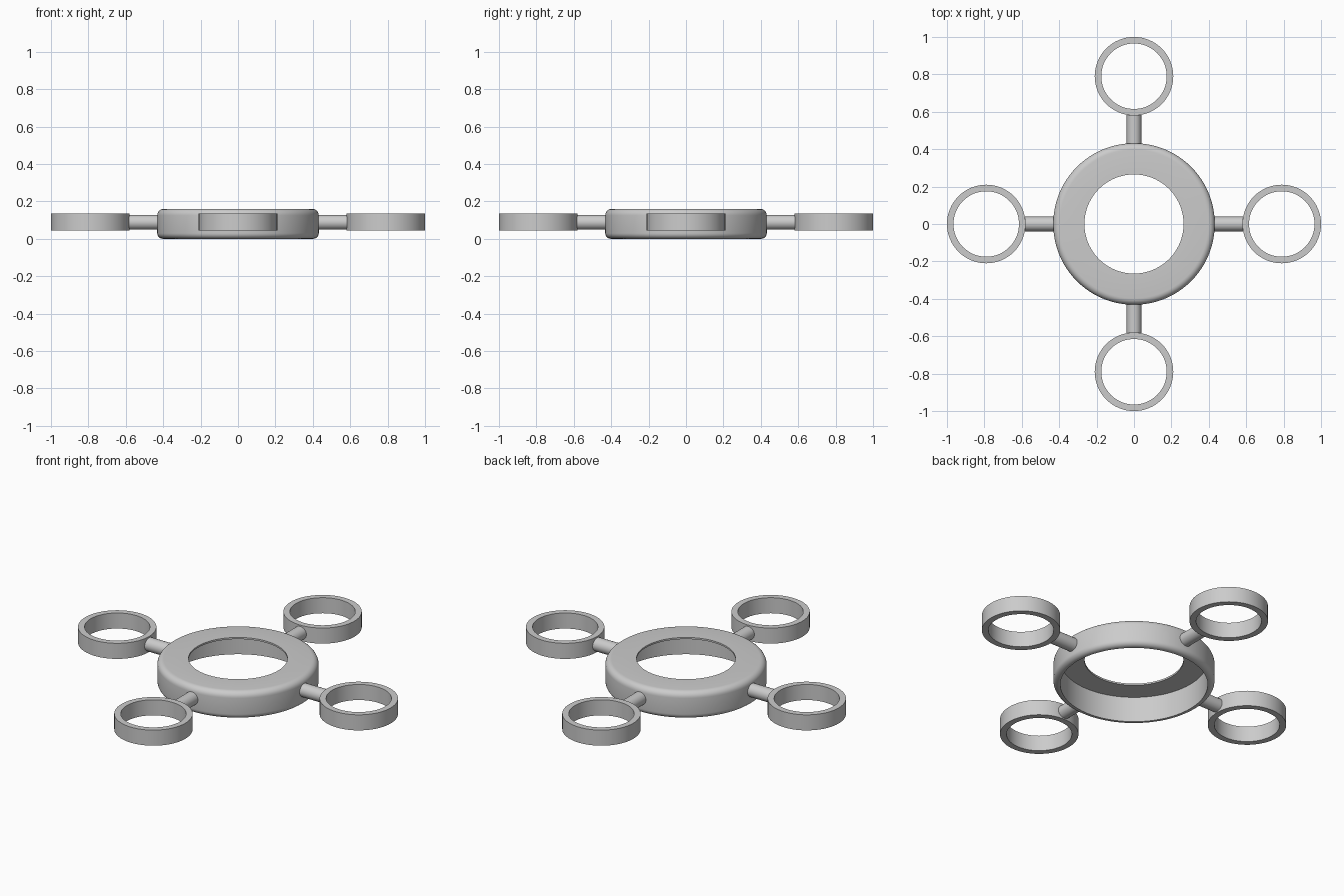
import bpy, bmesh, math
from mathutils import Matrix, Vector

cube = bpy.data.objects.get("Cube")
if cube:
    bpy.data.objects.remove(cube, do_unlink=True)

grey = bpy.data.materials.new("plain grey")
grey.use_nodes = True
colour = (0.6, 0.6, 0.6, 1)
grey.diffuse_color = colour
grey.node_tree.nodes["Principled BSDF"].inputs["Base Color"].default_value = colour


def finish(name, bm, location=(0, 0, 0)):
    bmesh.ops.recalc_face_normals(bm, faces=bm.faces)
    mesh = bpy.data.meshes.new(name)
    bm.to_mesh(mesh)
    bm.free()
    mesh.materials.append(grey)
    obj = bpy.data.objects.new(name, mesh)
    obj.location = location
    bpy.context.collection.objects.link(obj)
    bpy.ops.object.select_all(action='DESELECT')
    obj.select_set(True)
    bpy.context.view_layer.objects.active = obj
    bpy.ops.object.shade_smooth_by_angle(angle=math.radians(35))
    return obj


def lathe(name, profile, steps, location=(0, 0, 0)):
    """Revolve a closed (radius, height) outline around z."""
    bm = bmesh.new()
    verts = [bm.verts.new((r, 0, z)) for r, z in profile]
    edges = [bm.edges.new((verts[i - 1], verts[i])) for i in range(len(verts))]
    bmesh.ops.spin(bm, geom=verts + edges, cent=(0, 0, 0), axis=(0, 0, 1),
                   angle=math.tau, steps=steps, use_merge=True)
    bmesh.ops.remove_doubles(bm, verts=bm.verts, dist=1e-5)
    return finish(name, bm, location)


def fillet(r, z, radius, start, count=6):
    """Quarter circle of profile points around (r, z)."""
    angles = [math.radians(start + 90 * i / count) for i in range(count + 1)]
    return [(r + radius * math.cos(a), z + radius * math.sin(a)) for a in angles]


# Hollow body: rounded outside, open underneath, round hole in the top plate
OUTER, HOLE, WALL, TOP, PLATE = 0.432, 0.265, 0.395, 0.16, 0.15
body = [(HOLE, PLATE), (WALL, PLATE), (WALL, 0)]
body += fillet(OUTER - 0.03, 0.03, 0.03, -90)
body += fillet(OUTER - 0.035, TOP - 0.035, 0.035, 0)
body += [(HOLE, TOP)]
lathe("body_shell", body, 96)

# Four arms, each carrying a propeller guard ring
RING_CENTRE, RING_OUT, RING_IN = 0.79, 0.21, 0.175
LOW, HIGH = 0.043, 0.135
ring = [(RING_IN, LOW), (RING_OUT, LOW), (RING_OUT, HIGH), (RING_IN, HIGH)]
START, END = 0.41, 0.59
for side, angle in (("left", 0), ("back", 90), ("right", 180), ("front", 270)):
    turn = Matrix.Rotation(math.radians(angle), 4, 'Z')
    lathe(side + "_guard_ring", ring, 64, turn @ Vector((RING_CENTRE, 0, 0)))
    bm = bmesh.new()
    place = (turn @ Matrix.Translation(((START + END) / 2, 0, 0.088))
             @ Matrix.Rotation(math.pi / 2, 4, 'Y'))
    bmesh.ops.create_cone(bm, cap_ends=True, segments=32, radius1=0.039,
                          radius2=0.039, depth=END - START, matrix=place)
    finish(side + "_arm", bm)
